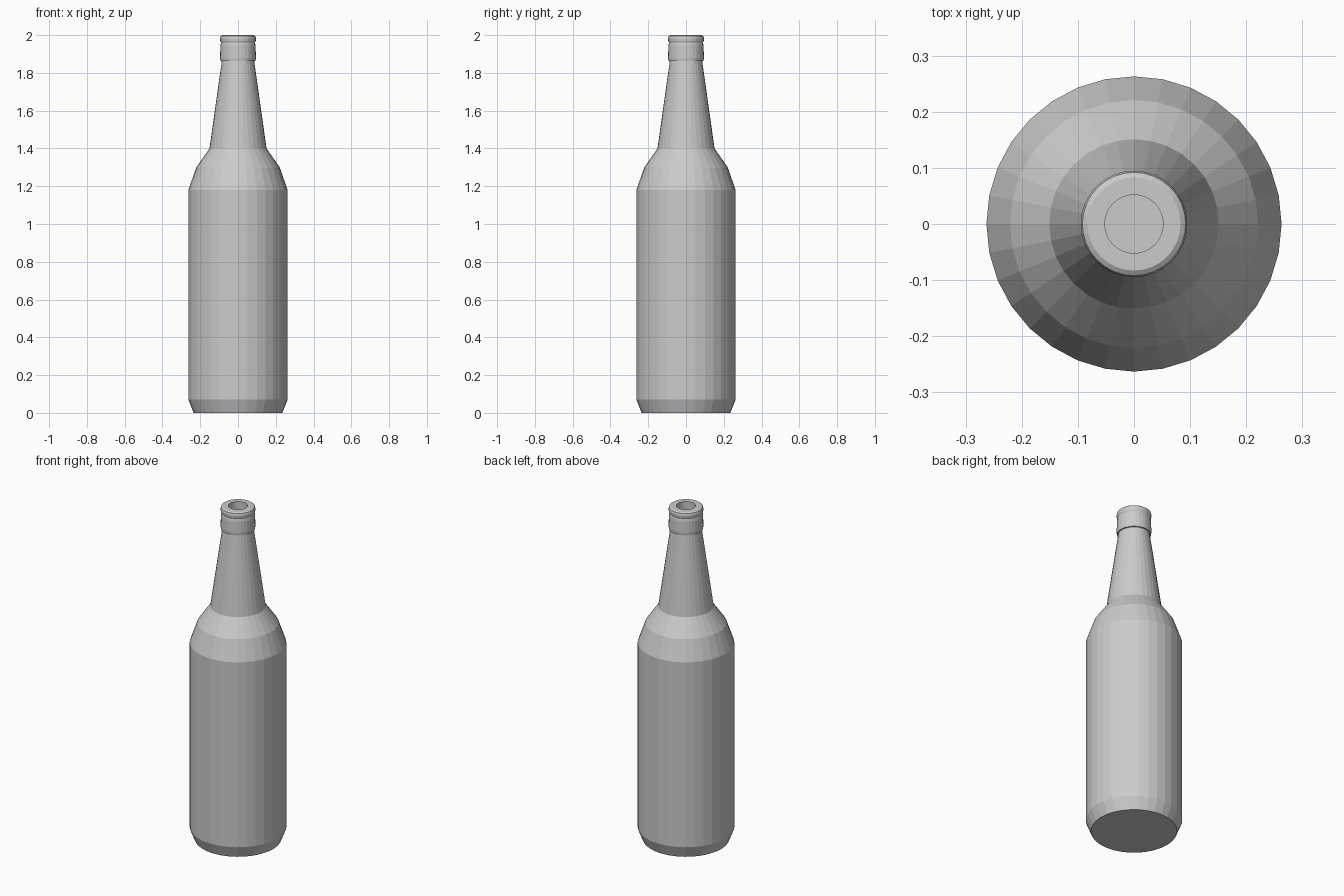
import bpy, bmesh
from math import cos, sin, tau

if "Cube" in bpy.data.objects:
    bpy.data.objects.remove(bpy.data.objects["Cube"])

SIDES = 32


def lathe(name, profile):
    """Revolve an (r, z) profile around z; both ends are capped."""
    bm = bmesh.new()
    rings = [[bm.verts.new((r * cos(tau * i / SIDES), r * sin(tau * i / SIDES), z))
              for i in range(SIDES)] for r, z in profile]
    for a, b in zip(rings, rings[1:]):
        for i in range(SIDES):
            j = (i + 1) % SIDES
            bm.faces.new((a[i], a[j], b[j], b[i]))
    bm.faces.new(rings[0][::-1])
    bm.faces.new(rings[-1])
    mesh = bpy.data.meshes.new(name)
    bm.to_mesh(mesh)
    bm.free()
    obj = bpy.data.objects.new(name, mesh)
    bpy.context.collection.objects.link(obj)
    return obj


body = [(0.235, 0), (0.263, 0.07), (0.263, 1.18), (0.221, 1.30), (0.151, 1.40)]
neck = [(0.086, 1.862)]
collar = [(0.093, 1.863), (0.095, 1.88), (0.093, 1.945), (0.09, 1.96)]
lip = [(0.094, 1.97), (0.095, 1.982), (0.092, 1.994), (0.083, 2.0)]
mouth = [(0.052, 2.0), (0.052, 1.85)]

# Bottle: body, neck, collar, lip and recessed mouth in one lathed surface
lathe("bottle", body + neck + collar + lip + mouth)
